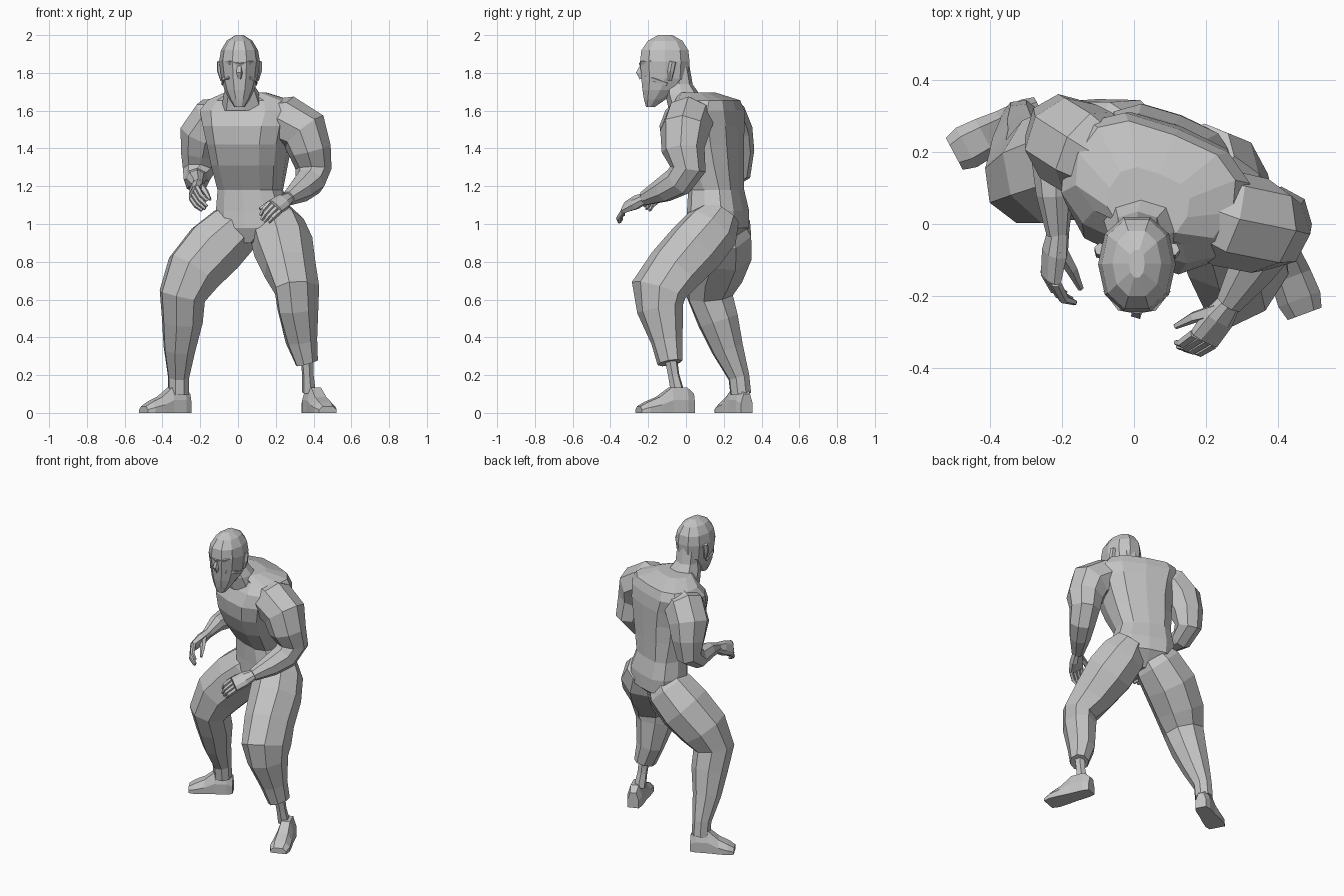
import bpy, bmesh, math
from mathutils import Vector

old = bpy.data.objects.get("Cube")
if old:
    bpy.data.objects.remove(old, do_unlink=True)

clay = bpy.data.materials.new("plain_grey")
clay.use_nodes = True
GREY = (0.55, 0.55, 0.55, 1)
clay.diffuse_color = GREY
clay.node_tree.nodes["Principled BSDF"].inputs["Base Color"].default_value = GREY


def loft(name, rings):
    """Skin a list of equal point rings and cap both ends."""
    bm = bmesh.new()
    loops = [[bm.verts.new(p) for p in ring] for ring in rings]
    n = len(loops[0])
    for low, high in zip(loops, loops[1:]):
        for i in range(n):
            j = (i + 1) % n
            bm.faces.new((low[i], low[j], high[j], high[i]))
    bm.faces.new(loops[0][::-1])
    bm.faces.new(loops[-1])
    bmesh.ops.recalc_face_normals(bm, faces=bm.faces[:])
    mesh = bpy.data.meshes.new(name)
    bm.to_mesh(mesh)
    bm.free()
    mesh.materials.append(clay)
    obj = bpy.data.objects.new(name, mesh)
    bpy.context.collection.objects.link(obj)


def limb(name, stations, sides=8):
    """Tube along (x, y, z, radius[, depth factor]), frame carried along the path."""
    points = [Vector(s[:3]) for s in stations]
    normal = Vector((0.2, 0.9, 0.3))
    rings = []
    for i, (p, s) in enumerate(zip(points, stations)):
        along = (points[min(i + 1, len(points) - 1)] - points[max(i - 1, 0)]).normalized()
        normal = (normal - along * normal.dot(along)).normalized()
        across = along.cross(normal)
        depth = s[4] if len(s) > 4 else 1
        ring = []
        for k in range(sides):
            a = math.tau * (k + 0.5) / sides
            ring.append(p + (normal * math.cos(a) * depth + across * math.sin(a)) * s[3] * 1.04)
        rings.append(ring)
    loft(name, rings)


def body(name, stations, yaw=0, sides=12, square=0.8, groove=1.0):
    """Stack of level rounded sections (z, x, y, half width, half depth)."""
    turn = math.radians(yaw)
    rings = []
    for z, x, y, w, d in stations:
        ring = []
        for k in range(sides):
            a = math.tau * k / sides
            c, s = math.cos(a), math.sin(a)
            u = math.copysign(abs(c) ** square, c) * w
            v = math.copysign(abs(s) ** square, s) * d
            if abs(c) < 0.01:
                v *= groove
            ring.append(Vector((x + u * math.cos(turn) - v * math.sin(turn),
                                y + u * math.sin(turn) + v * math.cos(turn), z)))
        rings.append(ring)
    loft(name, rings)


# Torso, twisted so that the left shoulder leads
body("torso", [
    (.9, .06, .15, .06, .08), (.98, .08, .17, .19, .15), (1.07, .08, .17, .2, .148),
    (1.18, .065, .16, .175, .135), (1.31, .06, .115, .2, .18), (1.42, .06, .09, .22, .205),
    (1.52, .06, .085, .245, .21), (1.6, .06, .1, .27, .185), (1.655, .06, .115, .23, .15),
    (1.695, .04, .06, .115, .09)], yaw=-21, groove=.95)
body("neck", [(1.6, .03, .03, .12, .12), (1.69, .02, -.02, .095, .09),
              (1.74, .01, -.035, .072, .07), (1.84, .01, -.05, .07, .068)], sides=8)

# Head with jaw and cowl
HX = .008
body("head", [
    (1.62, HX, -.188, .028, .025), (1.66, HX, -.165, .055, .06), (1.71, HX, -.135, .08, .1),
    (1.77, HX, -.112, .096, .13), (1.86, HX, -.112, .108, .137), (1.92, HX, -.112, .098, .13),
    (1.97, HX, -.11, .068, .095), (2.0, HX, -.11, .022, .04)], sides=10, square=.9)
limb("nose", [(HX, -.225, 1.85, .012), (HX, -.248, 1.8, .018), (HX, -.235, 1.77, .012)], 4)
limb("brow", [(HX - .085, -.18, 1.86, .012), (HX - .045, -.228, 1.855, .015),
              (HX, -.238, 1.845, .012), (HX + .045, -.228, 1.855, .015),
              (HX + .085, -.18, 1.86, .012)], 4)
for side, sign in (("right", -1), ("left", 1)):
    limb(side + "_ear", [(HX + sign * .092, -.085, 1.76, .01), (HX + sign * .1, -.08, 1.81, .018),
                         (HX + sign * .1, -.07, 1.86, .018)], 6)
    limb(side + "_cowl_edge", [(HX + sign * .086, -.1, 1.74, .01), (HX + sign * .084, -.17, 1.765, .012),
                               (HX + sign * .05, -.215, 1.775, .012)], 4)

# Arms
limb("left_arm", [
    (.14, .06, 1.555, .1), (.255, .015, 1.545, .13), (.35, -.005, 1.49, .128), (.38, -.015, 1.39, .11),
    (.4, .01, 1.29, .092), (.38, -.04, 1.225, .08), (.33, -.12, 1.18, .066),
    (.265, -.22, 1.135, .038)])
limb("right_arm", [
    (-.06, .16, 1.56, .1), (-.13, .2, 1.55, .125), (-.183, .23, 1.47, .124), (-.2, .26, 1.37, .1),
    (-.21, .265, 1.28, .08), (-.22, .19, 1.23, .065), (-.22, .08, 1.235, .05),
    (-.212, -.03, 1.21, .03)])


def hand(side, wrist, knuckle, tip, thumb, spread):
    """Flat palm, four bent fingers and a thumb."""
    wrist, knuckle, tip, thumb = map(Vector, (wrist, knuckle, tip, thumb))
    spread = Vector(spread).normalized()
    flat = spread.cross(knuckle - wrist).normalized()
    rings = []
    for t, w, h in ((-.1, .03, .026), (.4, .044, .03), (1, .046, .02)):
        c = wrist.lerp(knuckle, t)
        rings.append([c + spread * w * a + flat * h * b
                      for a, b in ((1, .5), (.5, 1), (-.5, 1), (-1, .5),
                                   (-1, -.5), (-.5, -1), (.5, -1), (1, -.5))])
    loft(side + "_palm", rings)
    for i, reach in enumerate((.85, 1, .97, .85)):
        base = knuckle + spread * (i - 1.5) * .025
        end = base.lerp(tip + spread * (i - 1.5) * .02, reach)
        bend = base.lerp(end, .5) + (knuckle - wrist) * .15
        limb(f"{side}_finger_{i + 1}", [(*base, .014), (*bend, .013), (*end, .008)], 5)
    root = wrist.lerp(knuckle, .25) - spread * .02
    middle = root.lerp(thumb, .55) + (thumb - tip) * .1
    limb(side + "_thumb", [(*root, .022), (*middle, .016), (*thumb, .008)], 5)


hand("left", (.262, -.225, 1.132), (.195, -.32, 1.09), (.13, -.345, 1.015), (.115, -.285, 1.08),
     (.6, -.3, -.5))
hand("right", (-.212, -.03, 1.208), (-.232, -.15, 1.165), (-.168, -.215, 1.085), (-.148, -.18, 1.13),
     (-.35, .35, -.7))

# Legs: bent right leg behind, left leg forward with a thin ankle
limb("right_leg", [
    (.03, .19, 1.03, .11), (-.02, .2, .97, .148), (-.125, .19, .87, .163), (-.235, .15, .745, .152),
    (-.295, .125, .62, .122), (-.295, .17, .49, .108), (-.31, .22, .34, .084),
    (-.315, .28, .19, .056), (-.315, .29, .1, .055)])
limb("left_leg", [
    (.18, .19, 1.06, .1), (.205, .14, .98, .145), (.24, .055, .88, .155), (.275, -.06, .76, .132, 1.15),
    (.313, -.145, .65, .106, 1.45), (.318, -.137, .55, .1, 1.25), (.336, -.1, .38, .082),
    (.365, -.085, .265, .056, 1.2)])
limb("left_ankle", [(.365, -.08, .29, .033), (.37, -.065, .2, .03), (.375, -.045, .11, .036)], 6)


def foot(name, heel, toe):
    """Flat-soled shoe from heel to toe, sections of (reach, half width, height)."""
    heel, toe = Vector((*heel, 0)), Vector((*toe, 0))
    side = (toe - heel).cross(Vector((0, 0, 1))).normalized()
    rings = []
    for t, w, h in ((-.06, .035, .1), (.08, .046, .135), (.38, .05, .135), (.62, .058, .085),
                    (.85, .062, .058), (1, .05, .035)):
        c = heel.lerp(toe, t)
        rings.append([c + side * w * a + Vector((0, 0, h * b))
                      for a, b in ((1, 0), (1, .5), (.55, 1), (-.55, 1), (-1, .5), (-1, 0))])
    loft(name, rings)


foot("left_foot", (.375, .02), (.475, -.25))
foot("right_foot", (-.275, .315), (-.5, .195))
